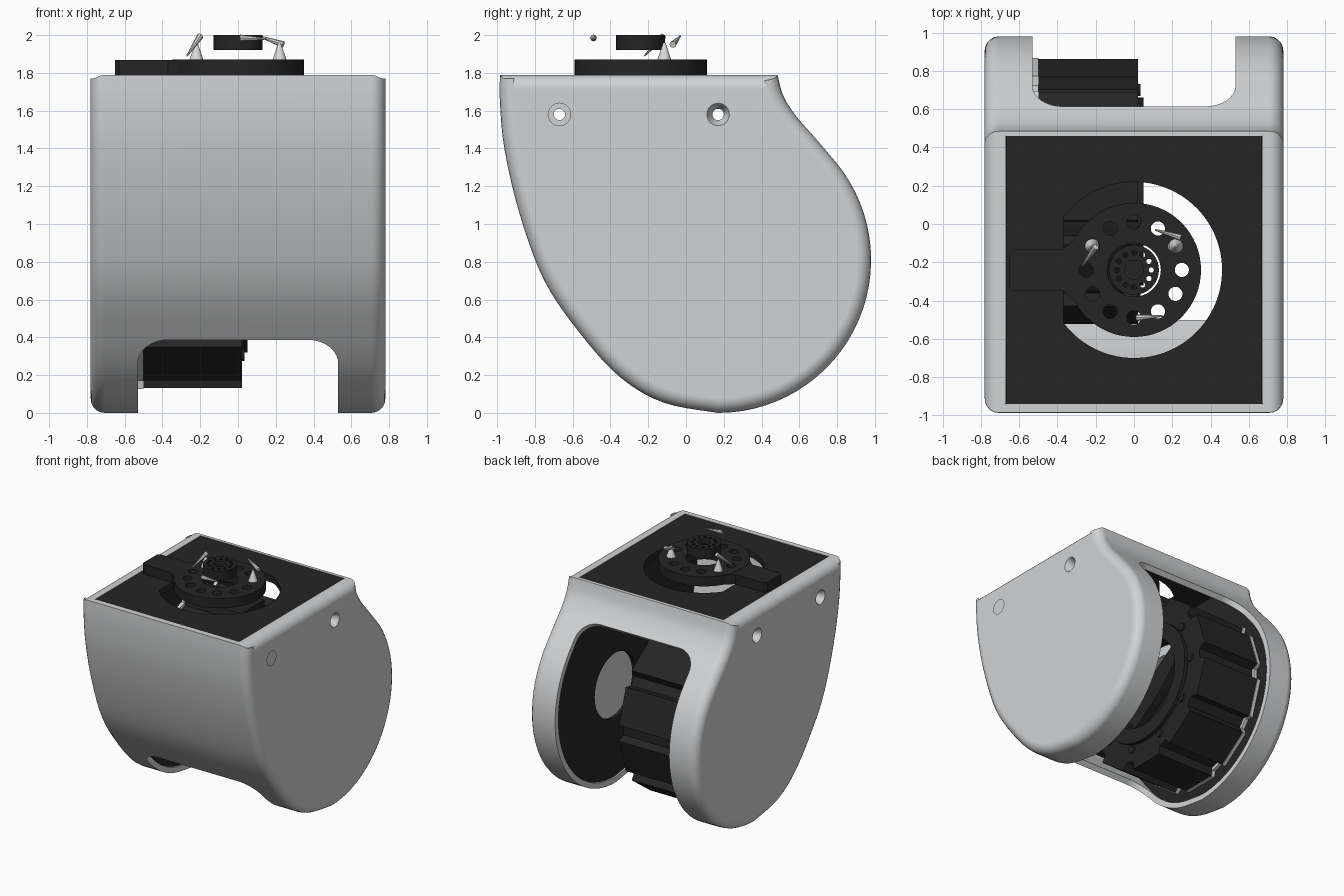
import bpy, bmesh, math
from mathutils import Vector, Matrix

if "Cube" in bpy.data.objects:
    bpy.data.objects.remove(bpy.data.objects["Cube"])


def material(name, rgb, rough=0.5):
    m = bpy.data.materials.new(name)
    m.use_nodes = True
    m.diffuse_color = (*rgb, 1)
    bsdf = m.node_tree.nodes["Principled BSDF"]
    bsdf.inputs["Base Color"].default_value = (*rgb, 1)
    bsdf.inputs["Roughness"].default_value = rough
    return m


SHELL = material("pale_grey", (0.64, 0.65, 0.66))
BLACK = material("soft_black", (0.018, 0.018, 0.018))
METAL = material("light_metal", (0.7, 0.7, 0.68))


def finish(name, bm, mat):
    bmesh.ops.recalc_face_normals(bm, faces=bm.faces)
    me = bpy.data.meshes.new(name)
    bm.to_mesh(me)
    bm.free()
    ob = bpy.data.objects.new(name, me)
    bpy.context.collection.objects.link(ob)
    if mat:
        me.materials.append(mat)
    return ob


def activate(ob):
    bpy.ops.object.select_all(action="DESELECT")
    ob.select_set(True)
    bpy.context.view_layer.objects.active = ob


def smooth(ob, angle=30):
    activate(ob)
    bpy.ops.object.shade_smooth_by_angle(angle=math.radians(angle))


def prism(name, pts, axis, lo, hi, mat=None, bevel=0):
    """Extrude an outline along X (outline in y,z) or Z (outline in x,y)."""
    place = (lambda p, h: (h, *p)) if axis == "X" else (lambda p, h: (*p, h))
    bm = bmesh.new()
    bottom = bm.faces.new([bm.verts.new(place(p, lo)) for p in pts])
    top = bm.faces.new([bm.verts.new(place(p, hi)) for p in pts])
    rims = list(bottom.edges) + list(top.edges)
    a, b = list(bottom.verts), list(top.verts)
    n = len(pts)
    for i in range(n):
        j = (i + 1) % n
        bm.faces.new((a[i], a[j], b[j], b[i]))
    bmesh.ops.recalc_face_normals(bm, faces=bm.faces)
    if bevel:
        bmesh.ops.bevel(bm, geom=rims, offset=bevel, segments=5, profile=0.5, affect="EDGES")
    return finish(name, bm, mat)


def cone(name, start, end, r1, r2, mat=None, sides=32):
    start, end = Vector(start), Vector(end)
    d = end - start
    m = Matrix.Translation((start + end) / 2) @ d.to_track_quat("Z", "Y").to_matrix().to_4x4()
    bm = bmesh.new()
    bmesh.ops.create_cone(bm, cap_ends=True, segments=sides, radius1=r1, radius2=r2,
                          depth=d.length, matrix=m)
    return finish(name, bm, mat)


def cut(ob, cutter, keep=False):
    mod = ob.modifiers.new("cut", "BOOLEAN")
    mod.operation, mod.solver, mod.object = "DIFFERENCE", "EXACT", cutter
    activate(ob)
    bpy.ops.object.modifier_apply(modifier=mod.name)
    if not keep:
        bpy.data.objects.remove(cutter)


def ring(c, r, n, a0=0, a1=360, closed=True):
    steps = n if closed else n - 1
    angles = [math.radians(a0 + (a1 - a0) * i / steps) for i in range(n)]
    return [(c[0] + r * math.cos(a), c[1] + r * math.sin(a)) for a in angles]


def spline(pts, steps=5):
    out = []
    p = [Vector(q) for q in [pts[0], *pts, pts[-1]]]
    for i in range(1, len(p) - 2):
        for k in range(steps):
            t = k / steps
            out.append(0.5 * (2 * p[i] + (p[i + 1] - p[i - 1]) * t
                       + (2 * p[i - 1] - 5 * p[i] + 4 * p[i + 1] - p[i + 2]) * t * t
                       + (3 * p[i] - p[i - 1] - 3 * p[i + 1] + p[i + 2]) * t ** 3))
    return [tuple(q) for q in out] + [pts[-1]]


def inset(pts, d):
    """Shrink a counter-clockwise outline by d."""
    out = []
    for i, p in enumerate(pts):
        p = Vector(p)
        e1 = (p - Vector(pts[i - 1])).normalized()
        e2 = (Vector(pts[(i + 1) % len(pts)]) - p).normalized()
        n = Vector((-e1.y - e2.y, e1.x + e2.x)).normalized()
        out.append(tuple(p + n * d / max(0.5, n.dot(Vector((-e1.y, e1.x))))))
    return out


AXLE = (0.17, 0.81)

# Casing outline: swept front, round belly, waisted neck at the back
front = spline([(-0.985, 1.79), (-0.985, 1.64), (-0.96, 1.39), (-0.88, 1.05), (-0.75, 0.7),
                (-0.56, 0.42), (-0.35, 0.19), (-0.12, 0.055), (0.17, 0.0)])
belly = ring(AXLE, 0.81, 30, -90, 40, closed=False)[1:]
neck = spline([belly[-1], (0.68, 1.46), (0.58, 1.575), (0.515, 1.68), (0.485, 1.79)])[1:]
outline = front + belly + neck

casing = prism("casing", outline, "X", -0.78, 0.78, SHELL, bevel=0.075)
cut(casing, prism("cavity", inset(outline, 0.045), "X", -0.67, 0.67))
mouth = [(-0.67, -0.94), (0.67, -0.94), (0.67, 0.46), (-0.67, 0.46)]
cut(casing, prism("mouth", mouth, "Z", 1.6, 1.9))

# Slanted notch open to the back and underside
bm = bmesh.new()
bmesh.ops.create_cube(bm, size=2, matrix=Matrix.Translation((0, 1, 0)) @ Matrix.Diagonal((0.53, 1, 2, 1)))
corners = [e for e in bm.edges if all(abs(v.co.y) < 1e-4 for v in e.verts)
           and abs(e.verts[0].co.z - e.verts[1].co.z) > 1]
bmesh.ops.bevel(bm, geom=corners, offset=0.16, segments=10, profile=0.5, affect="EDGES")
s = math.sqrt(0.5)
bm.transform(Matrix(((1, 0, 0, 0), (0, s, s, 0.045), (0, -s, s, 0.965), (0, 0, 0, 1))))
cut(casing, finish("notch", bm, None))

# Black liners inside both cheeks, with a round axle opening
liners = []
for side, label in ((-1, "right"), (1, "left")):
    lo, hi = sorted((side * 0.54, side * 0.57))
    liner = prism(label + "_liner", inset(outline, 0.048), "X", lo, hi, BLACK)
    cut(liner, cone("axle_hole", (-1, *AXLE), (1, *AXLE), 0.27, 0.27, sides=48))
    liners.append(liner)

# Countersunk screw holes through both cheeks
for y in (-0.67, 0.17):
    bore = cone("bore", (-1, y, 1.58), (1, y, 1.58), 0.03, 0.03)
    for ob in (casing, *liners):
        cut(ob, bore, keep=True)
    bpy.data.objects.remove(bore)
    for side in (-1, 1):
        cut(casing, cone("sink", (side * 0.72, y, 1.58), (side * 0.785, y, 1.58), 0.03, 0.062))
smooth(casing)
casing.modifiers.new("even_shading", "WEIGHTED_NORMAL").keep_sharp = True

# Top plate with a large round opening, flat on one side
DIAL = (0, -0.24)
plate = prism("top_plate", [(x * 0.998, y) for x, y in mouth], "Z", 1.735, 1.787, BLACK)
cut(plate, prism("opening", ring(DIAL, 0.46, 64, -143, 143, closed=False), "Z", 1.6, 1.9))

# Dial with twelve holes, a centre bore and a side arm
dial = prism("dial", ring(DIAL, 0.35, 64), "Z", 1.79, 1.87, BLACK)
for p in ring(DIAL, 0.25, 12):
    cut(dial, prism("dial_hole", ring(p, 0.037, 20), "Z", 1.7, 1.9))
cut(dial, prism("dial_bore", ring(DIAL, 0.14, 40), "Z", 1.7, 1.9))
smooth(dial)
half = [(-0.3, 0.17), (-0.37, 0.11), (-0.63, 0.11), (-0.65, 0.09)]
arm = [(x, DIAL[1] + y) for x, y in half] + [(x, DIAL[1] - y) for x, y in reversed(half)]
prism("dial_arm", arm, "Z", 1.787, 1.868, BLACK)

# Hub above the dial with a ring of slots
hub = prism("hub", ring(DIAL, 0.13, 48), "Z", 1.92, 2.0, BLACK)
for p in ring(DIAL, 0.09, 12):
    cut(hub, prism("hub_slot", ring(p, 0.014, 10), "Z", 1.9, 2.1))
cut(hub, prism("hub_well", ring(DIAL, 0.05, 24), "Z", 1.96, 2.1))
smooth(hub)

# Pointed pins and loose slivers on the dial
for i, (x, y) in enumerate(((-0.22, -0.115), (0.22, -0.115))):
    smooth(cone(f"pin_{i + 1}", (x, y, 1.865), (x, y, 1.96), 0.038, 0.006, METAL, 20))
slivers = (((-0.2, -0.12, 1.995), (-0.27, -0.22, 1.89)), ((0.24, -0.07, 1.95), (0.11, -0.03, 1.995)),
           ((0.01, -0.49, 1.985), (0.15, -0.48, 1.98)))
for i, (a, b) in enumerate(slivers):
    cone(f"sliver_{i + 1}", a, b, 0.018, 0.004, METAL, 8)


def lobed(r, groove, count=10):
    """Outline of broad flats parted by narrow grooves."""
    pts = []
    for i in range(count):
        mid = 360 / count * i - 90
        for off, rad in ((-18, groove), (-14.5, groove), (-12.5, r), (12.5, r), (14.5, groove)):
            a = math.radians(mid + off)
            pts.append((AXLE[0] + rad * math.cos(a), AXLE[1] + rad * math.sin(a)))
    return pts


def tube(name, outer, lo, hi, r, mat):
    ob = prism(name, outer, "X", lo, hi, mat)
    cut(ob, cone("core", (-1, *AXLE), (1, *AXLE), r, r, sides=48))
    smooth(ob, 20)
    return ob


# Grooved drum on the axle, its backing rim and end flange
tube("drum", lobed(0.695, 0.63), -0.5, 0.02, 0.37, BLACK)
tube("drum_rim", lobed(0.7, 0.655), -0.53, -0.5, 0.37, SHELL)
tube("drum_flange", ring(AXLE, 0.49, 48), 0.015, 0.05, 0.37, BLACK)
tube("inner_ring", ring(AXLE, 0.37, 48), -0.2, -0.12, 0.29, SHELL)
for i, (y, z) in enumerate(ring(AXLE, 0.53, 10)):
    cone(f"flange_boss_{i + 1}", (0.01, y, z), (0.035, y, z), 0.035, 0.03, BLACK, 12)

# Cross bar inside the drum
bar = [(AXLE[0] + s * a, AXLE[1] + s * b) for s in (1, -1)
       for a, b in ((0.08, -0.06), (0.3, 0.16), (0.22, 0.27), (0.0, 0.12))]
prism("cross_bar", bar, "X", -0.12, -0.05, BLACK)
